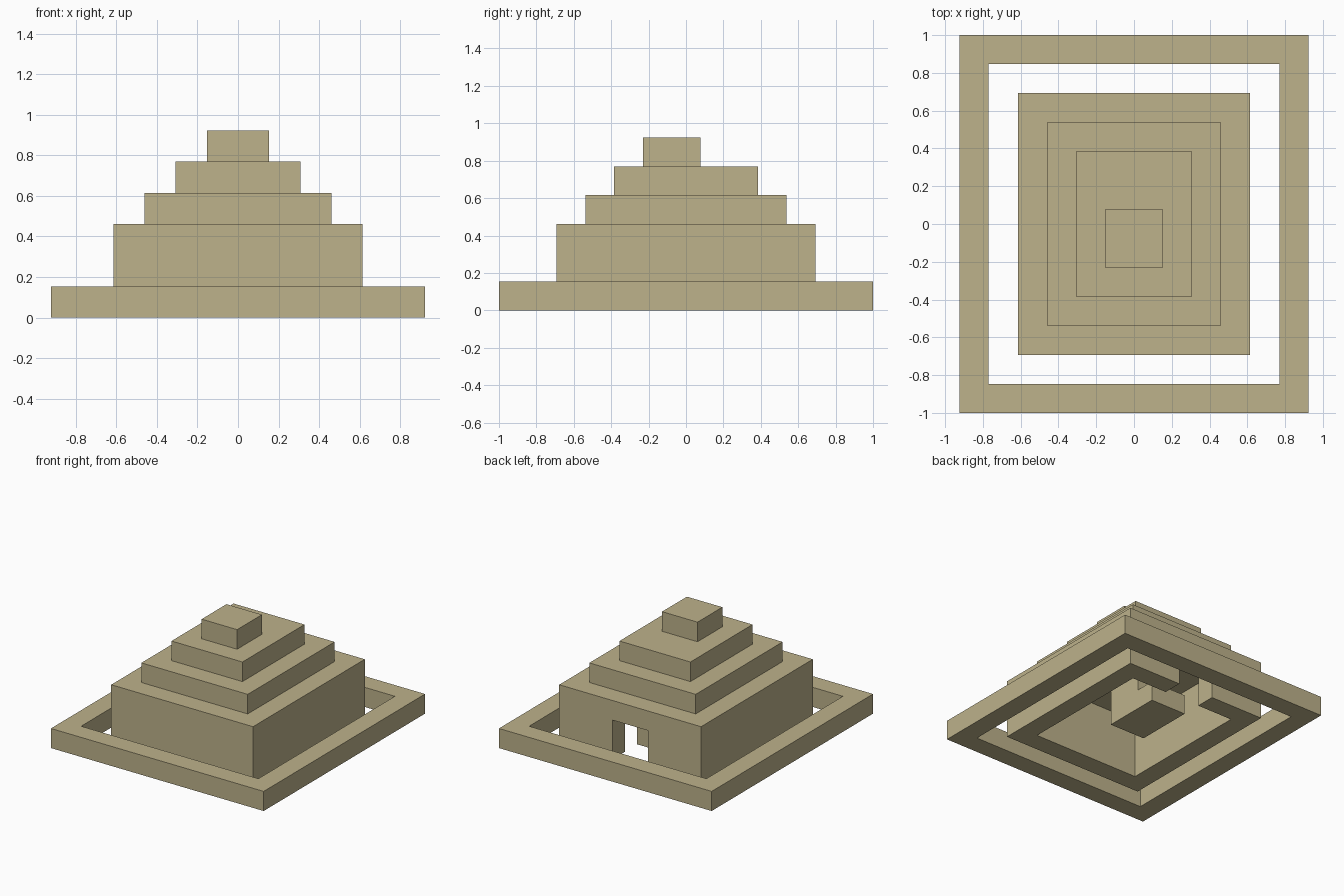
import bpy
import bmesh
from mathutils import Vector

if "Cube" in bpy.data.objects:
    bpy.data.objects.remove(bpy.data.objects["Cube"], do_unlink=True)

U = 2 / 13  # one block

stone = bpy.data.materials.new("sandstone")
stone.use_nodes = True
colour = (0.509, 0.445, 0.258, 1)
stone.diffuse_color = colour
stone.node_tree.nodes["Principled BSDF"].inputs["Base Color"].default_value = colour


def finish(bm, name):
    bmesh.ops.recalc_face_normals(bm, faces=bm.faces)
    mesh = bpy.data.meshes.new(name)
    bm.to_mesh(mesh)
    bm.free()
    mesh.materials.append(stone)
    obj = bpy.data.objects.new(name, mesh)
    bpy.context.collection.objects.link(obj)
    return obj


def box(name, low, high):
    """Box between two corners, measured in blocks."""
    low, high = Vector(low), Vector(high)
    bm = bmesh.new()
    bmesh.ops.create_cube(bm, size=1)
    for v in bm.verts:
        v.co = U * Vector([(a + b) / 2 + c * (b - a) for a, b, c in zip(low, high, v.co)])
    return finish(bm, name)


def slab(name, half_x, half_y, z0, z1):
    return box(name, (-half_x, -half_y, z0), (half_x, half_y, z1))


def cut(target, cutter):
    mod = target.modifiers.new("cut", "BOOLEAN")
    mod.operation = "DIFFERENCE"
    mod.solver = "EXACT"
    mod.object = cutter
    cutter.hide_render = True
    bpy.context.view_layer.objects.active = target
    bpy.ops.object.modifier_apply(modifier=mod.name)
    bpy.data.objects.remove(cutter, do_unlink=True)


# Low wall around the temple
outer_wall = slab("outer_wall", 6, 6.5, 0, 1)
cut(outer_wall, slab("courtyard_cutter", 5, 5.5, -1, 2))

# Hollow ground storey with a doorway at the back
walls = slab("chamber_walls", 4, 4.5, 0, 3)
cut(walls, slab("chamber_cutter", 3, 3.5, -1, 4))
cut(walls, box("door_cutter", (-1, 3, -1), (1, 5, 2)))

# Stepped roof
slab("lower_roof_tier", 3, 3.5, 3, 4)
slab("upper_roof_tier", 2, 2.5, 4, 5)
box("roof_cap", (-1, -1.5, 5), (1, 0.5, 6))

# Steps inside the chamber, as an extruded side profile
profile = [(2.5, 0)]
for i in range(3):
    profile += [(2.5 - i, i + 1), (1.5 - i, i + 1)]
profile.append((-0.5, 0))
bm = bmesh.new()
face = bm.faces.new([bm.verts.new((-U, y * U, z * U)) for y, z in profile])
side = bmesh.ops.extrude_face_region(bm, geom=[face])["geom"]
bmesh.ops.translate(bm, vec=(2 * U, 0, 0),
                    verts=[g for g in side if isinstance(g, bmesh.types.BMVert)])
finish(bm, "inner_steps")
